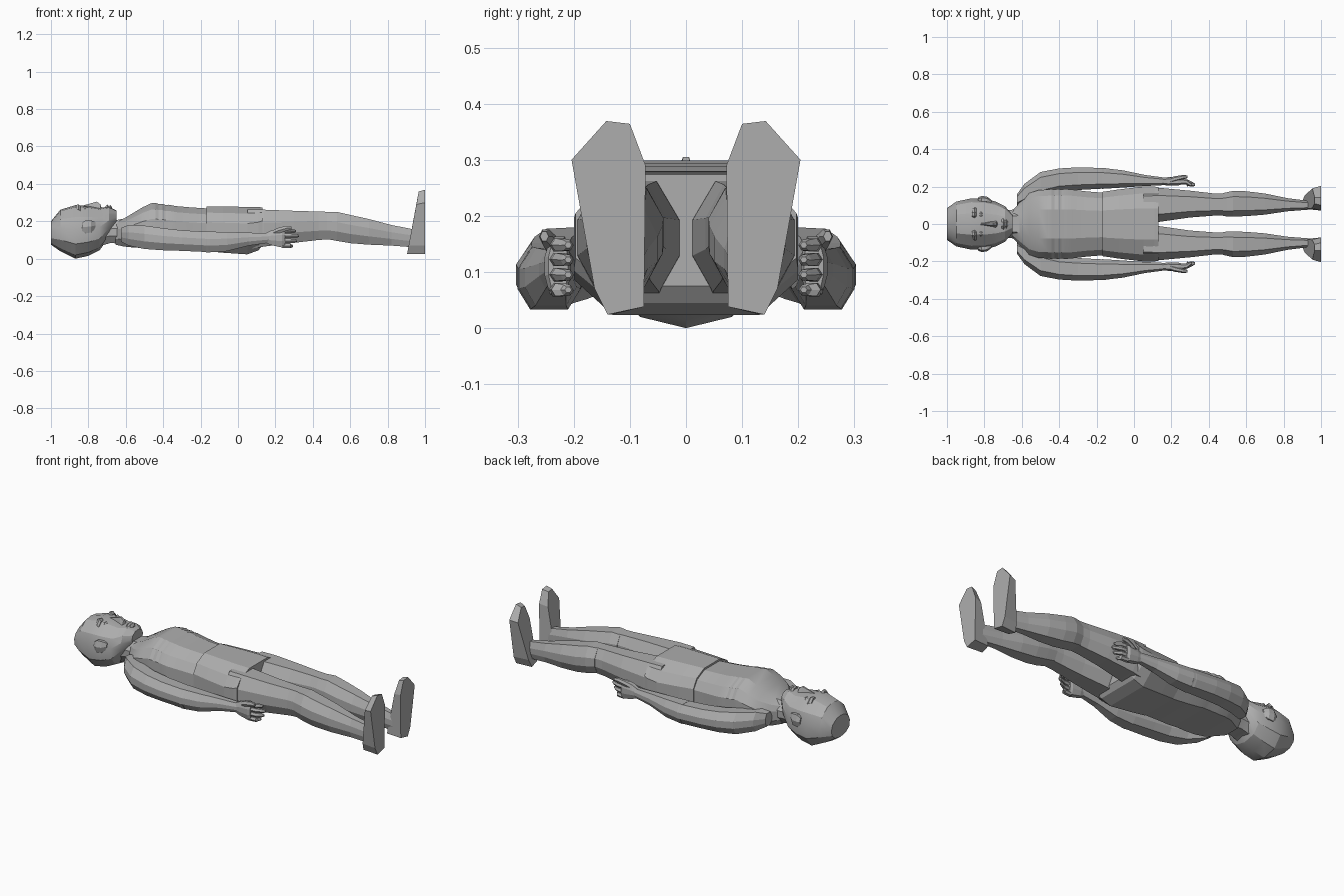
import bpy, bmesh, math
from mathutils import Vector

old = bpy.data.objects.get("Cube")
if old:
    bpy.data.objects.remove(old, do_unlink=True)

grey = bpy.data.materials.new("plain grey")
grey.use_nodes = True
col = (0.42, 0.42, 0.42, 1)
grey.diffuse_color = col
grey.node_tree.nodes["Principled BSDF"].inputs["Base Color"].default_value = col

# Cross-sections as (side, up) fractions of the half width and half height
OCT = [(1, -.35), (1, .3), (.55, 1), (-.55, 1), (-1, .3), (-1, -.35), (-.6, -1), (.6, -1)]
TRUNK = [(1, -.5), (1, .3), (.82, .72), (.42, 1), (-.42, 1), (-.82, .72),
         (-1, .3), (-1, -.5), (-.65, -1), (.65, -1)]
SKULL = [(.95, -.45), (1, .1), (.85, .55), (.42, .93), (0, 1), (-.42, .93), (-.85, .55),
         (-1, .1), (-.95, -.45), (-.6, -.86), (0, -1), (.6, -.86)]
BOX = [(1, -1), (1, 1), (-1, 1), (-1, -1)]
HEX = [(1, 0), (.5, 1), (-.5, 1), (-1, 0), (-.5, -1), (.5, -1)]
RIDGE = [(1, -1), (.3, 1), (-.3, 1), (-1, -1)]


def finish(name, bm, smooth=0):
    bmesh.ops.recalc_face_normals(bm, faces=bm.faces)
    me = bpy.data.meshes.new(name)
    bm.to_mesh(me)
    bm.free()
    me.materials.append(grey)
    ob = bpy.data.objects.new(name, me)
    bpy.context.collection.objects.link(ob)
    if smooth:
        bpy.ops.object.select_all(action="DESELECT")
        ob.select_set(True)
        bpy.context.view_layer.objects.active = ob
        bpy.ops.object.shade_smooth_by_angle(angle=math.radians(smooth))
    return ob


def loft(name, shape, rings, side=1, smooth=0):
    """Skin rings of (x, y_min, y_max, z_min, z_max) with one cross-section."""
    bm = bmesh.new()
    loops = []
    for x, y0, y1, z0, z1 in rings:
        cy, cz, hy, hz = (y0 + y1) / 2, (z0 + z1) / 2, (y1 - y0) / 2, (z1 - z0) / 2
        loops.append([bm.verts.new((x, side * (cy + hy * u), cz + hz * v)) for u, v in shape])
    n = len(shape)
    for a, b in zip(loops, loops[1:]):
        for i in range(n):
            j = (i + 1) % n
            bm.faces.new((a[i], a[j], b[j], b[i]))
    bm.faces.new(loops[0])
    bm.faces.new(loops[-1])
    return finish(name, bm, smooth)


def sym(rings):
    return [(x, -w, w, z0, z1) for x, w, z0, z1 in rings]


# Head, face up, crown at -x
loft("head", SKULL, sym([(-1, .085, .075, .2), (-.95, .12, .04, .262), (-.87, .137, 0, .286),
                         (-.80, .135, .015, .282), (-.74, .12, .045, .272),
                         (-.69, .095, .115, .278), (-.65, .05, .18, .258)]), smooth=25)
loft("neck", OCT, sym([(-.76, .08, .06, .2), (-.68, .072, .085, .2), (-.56, .09, .07, .225)]), smooth=30)
loft("nose", RIDGE, sym([(-.83, .008, .26, .284), (-.755, .018, .26, .305),
                         (-.735, .024, .255, .29), (-.73, .015, .255, .272)]))
loft("upper_lip", RIDGE, sym([(-.708, .036, .262, .282), (-.698, .042, .262, .29), (-.69, .036, .26, .28)]))
loft("lower_lip", RIDGE, sym([(-.69, .03, .258, .28), (-.683, .036, .255, .288), (-.673, .02, .25, .274)]))
for s, tag in ((1, "left"), (-1, "right")):
    loft(tag + "_brow", RIDGE, [(-.865, .025, .08, .262, .287), (-.852, .018, .088, .262, .291),
                                (-.842, .02, .085, .255, .279)], s)
    loft(tag + "_eye", HEX, [(-.828, .04, .062, .255, .276), (-.818, .034, .068, .255, .28),
                             (-.808, .04, .062, .255, .275)], s)
    loft(tag + "_ear", HEX, [(-.835, .11, .142, .15, .19), (-.815, .11, .15, .135, .205),
                             (-.785, .11, .146, .14, .205), (-.762, .1, .128, .16, .195)], s)

# Shirt with shallow folds across the chest
folds = [(-.46 + .018 * i, .184 + .003 * (i % 2), .055, .298 - .0025 * i + .003 * (i % 2)) for i in range(6)]
loft("shirt", TRUNK, sym([(-.655, .068, .075, .2), (-.61, .115, .065, .215), (-.56, .165, .06, .245),
                          (-.51, .182, .057, .275)] + folds +
                         [(-.33, .184, .05, .281), (-.25, .174, .045, .274), (-.15, .166, .04, .268)]), smooth=20)
# Trouser hips
loft("hips", TRUNK, sym([(-.168, .172, .04, .28), (-.08, .185, .032, .279), (.05, .2, .023, .277),
                         (.11, .2, .045, .276), (.132, .197, .075, .274)]))

for s, tag in ((1, "left"), (-1, "right")):
    # Thigh, shin and upright foot
    loft(tag + "_thigh", OCT, [(.05, .01, .19, .05, .262), (.14, .012, .193, .065, .262),
                               (.3, .035, .178, .085, .256), (.43, .045, .163, .1, .252),
                               (.5, .045, .162, .105, .25)], s)
    loft(tag + "_shin", OCT, [(.475, .042, .165, .105, .25), (.53, .04, .177, .095, .25),
                              (.6, .042, .175, .083, .234), (.7, .05, .163, .075, .212),
                              (.82, .068, .138, .07, .18), (.95, .078, .122, .06, .155)], s)
    sole = [(.075, .038), (.14, .024), (.163, .07), (.204, .3), (.142, .369), (.1, .364), (.072, .29)]
    bm = bmesh.new()
    bottom = [bm.verts.new((1, s * y, z)) for y, z in sole]
    upper = [bm.verts.new((.905 + .18 * (z - .03), s * (.8 * y + .2 * (.1 + .12 * z)), z - .01 * (z > .2)))
             for y, z in sole]
    bm.faces.new(bottom)
    bm.faces.new(upper)
    for i in range(7):
        j = (i + 1) % 7
        bm.faces.new((bottom[i], bottom[j], upper[j], upper[i]))
    finish(tag + "_foot", bm)

    # Sleeve and forearm
    loft(tag + "_upper_arm", OCT, [(-.625, .1, .16, .09, .165), (-.585, .11, .215, .07, .18),
                                   (-.5, .15, .278, .052, .177), (-.4, .175, .297, .045, .163),
                                   (-.3, .182, .303, .042, .152), (-.15, .19, .299, .035, .143)], s)
    loft(tag + "_forearm", OCT, [(-.17, .188, .3, .033, .145), (-.06, .195, .287, .04, .143),
                                 (.06, .203, .262, .07, .139), (.165, .208, .248, .085, .137)], s)
    # Hand, held edge up, with four fingers and a thumb
    loft(tag + "_palm", OCT, [(.145, .212, .245, .085, .135), (.18, .205, .25, .072, .152),
                              (.235, .205, .252, .06, .163), (.25, .21, .245, .064, .16)], s)
    for i, (z, tip) in enumerate([(.068, .295), (.095, .315), (.122, .325), (.148, .31)]):
        loft(f"{tag}_finger_{i + 1}", HEX, [(.235, .213, .245, z - .012, z + .012),
                                            (.28, .211, .24, z - .011, z + .012),
                                            (tip - .01, .2, .224, z - .01, z + .009),
                                            (tip, .204, .216, z - .005, z + .005)], s)
    loft(tag + "_thumb", HEX, [(.17, .21, .24, .115, .145), (.215, .225, .255, .135, .165),
                               (.26, .238, .262, .15, .176), (.285, .245, .26, .155, .172)], s)
